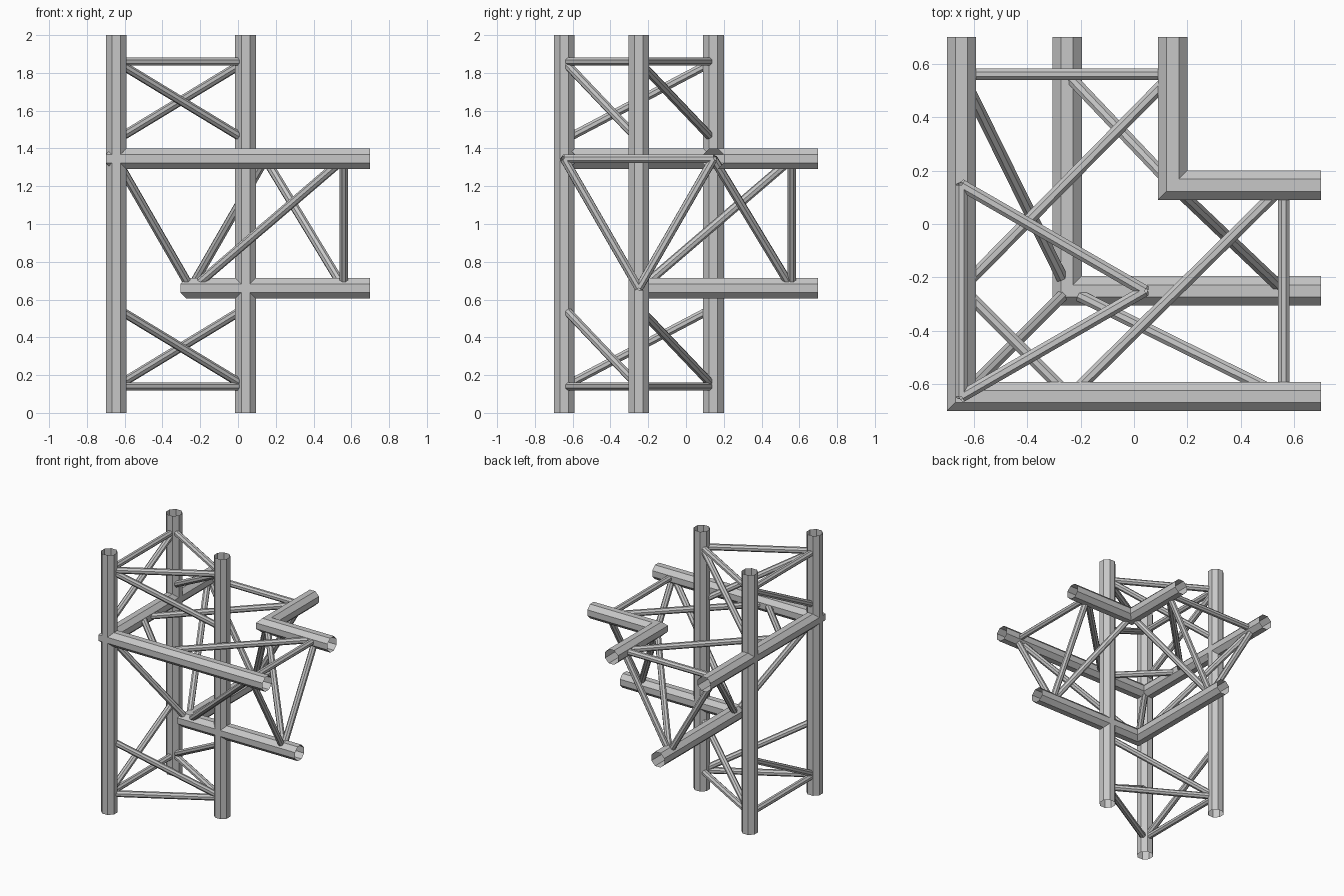
import bpy, bmesh, math
from mathutils import Vector

cube = bpy.data.objects.get("Cube")
if cube:
    bpy.data.objects.remove(cube, do_unlink=True)

# Material
metal = bpy.data.materials.new("brushed grey metal")
metal.use_nodes = True
grey = (0.57, 0.57, 0.57, 1)
metal.diffuse_color = grey
metal.node_tree.nodes["Principled BSDF"].inputs["Base Color"].default_value = grey

SIDES = 8
TUBE, BRACE = 0.055, 0.022
OUT, MID, INN = -0.645, -0.25, 0.145    # chord offsets
HIGH, LOW = 1.345, 0.66                 # chord heights
END, TIE, NODE = 0.70, 0.56, -0.24      # arm end, end frame, brace joint


def profile(apothem):
    """Octagon offsets with flats facing the axes."""
    r = apothem / math.cos(math.pi / SIDES)
    angles = [(i + 0.5) * math.tau / SIDES for i in range(SIDES)]
    return [(r * math.cos(a), r * math.sin(a)) for a in angles]


def skin(name, rings):
    """Open tube through a list of rings."""
    bm = bmesh.new()
    loops = [[bm.verts.new(p) for p in ring] for ring in rings]
    for a, b in zip(loops, loops[1:]):
        for i in range(SIDES):
            j = (i + 1) % SIDES
            bm.faces.new((a[i], a[j], b[j], b[i]))
    mesh = bpy.data.meshes.new(name)
    bm.to_mesh(mesh)
    bm.free()
    mesh.materials.append(metal)
    obj = bpy.data.objects.new(name, mesh)
    bpy.context.collection.objects.link(obj)


def tube(name, start, end, apothem=BRACE):
    start, end = Vector(start), Vector(end)
    d = (end - start).normalized()
    ref = Vector((0, 1, 0)) if abs(d.z) > 0.99 else Vector((0, 0, 1))
    side = ref.cross(d).normalized()
    up = d.cross(side)
    skin(name, [[p + side * v + up * w for v, w in profile(apothem)]
                for p in (start, end)])


def elbow(name, c, z):
    """Right-angled chord with a mitred corner."""
    prof = profile(TUBE)
    skin(name, [[(END, c - v, z + w) for v, w in prof],
                [(c - v, c - v, z + w) for v, w in prof],
                [(c - v, END, z + w) for v, w in prof]])


# Upright mast: three posts in an equilateral triangle
posts = {"front": (OUT, OUT), "right": (0.04, MID), "back": (OUT, INN)}
for name, (x, y) in posts.items():
    tube(name + "_post", (x, y, 0), (x, y, 2), TUBE)

# Mast lacing: level ties plus one diagonal per face in each bay
names = list(posts)
for i, a in enumerate(names):
    b = names[(i + 1) % len(names)]
    for bay, tie_z, top, bottom in (("upper", 1.86, 1.86, 1.445),
                                    ("lower", 0.14, 0.555, 0.14)):
        label = f"{bay}_{a}_{b}"
        tube(label + "_tie", (*posts[a], tie_z), (*posts[b], tie_z))
        tube(label + "_diagonal", (*posts[a], top), (*posts[b], bottom))

# Horizontal corner chords
elbow("outer_chord", OUT, HIGH)
elbow("lower_chord", MID, LOW)
elbow("inner_chord", INN, HIGH)

# Arm lacing: the second arm swaps x and y
arm_braces = {
    "end_tie_top": ((TIE, OUT, HIGH), (TIE, INN, HIGH)),
    "end_tie_outer": ((TIE, OUT, HIGH), (TIE, MID, LOW)),
    "end_tie_inner": ((TIE, INN, HIGH), (TIE, MID, LOW)),
    "top_diagonal": ((TIE, INN, HIGH), (NODE, OUT, HIGH)),
    "outer_diagonal": ((NODE, MID, LOW), (TIE, OUT, HIGH)),
    "inner_diagonal": ((INN, INN, HIGH), (TIE, MID, LOW)),
}
for name, (a, b) in arm_braces.items():
    tube("side_arm_" + name, a, b)
    tube("back_arm_" + name, (a[1], a[0], a[2]), (b[1], b[0], b[2]))

# Corner braces
tube("corner_top_brace", (OUT, NODE, HIGH), (NODE, OUT, HIGH))
tube("corner_strut", (OUT, OUT, HIGH), (MID, MID, LOW))
